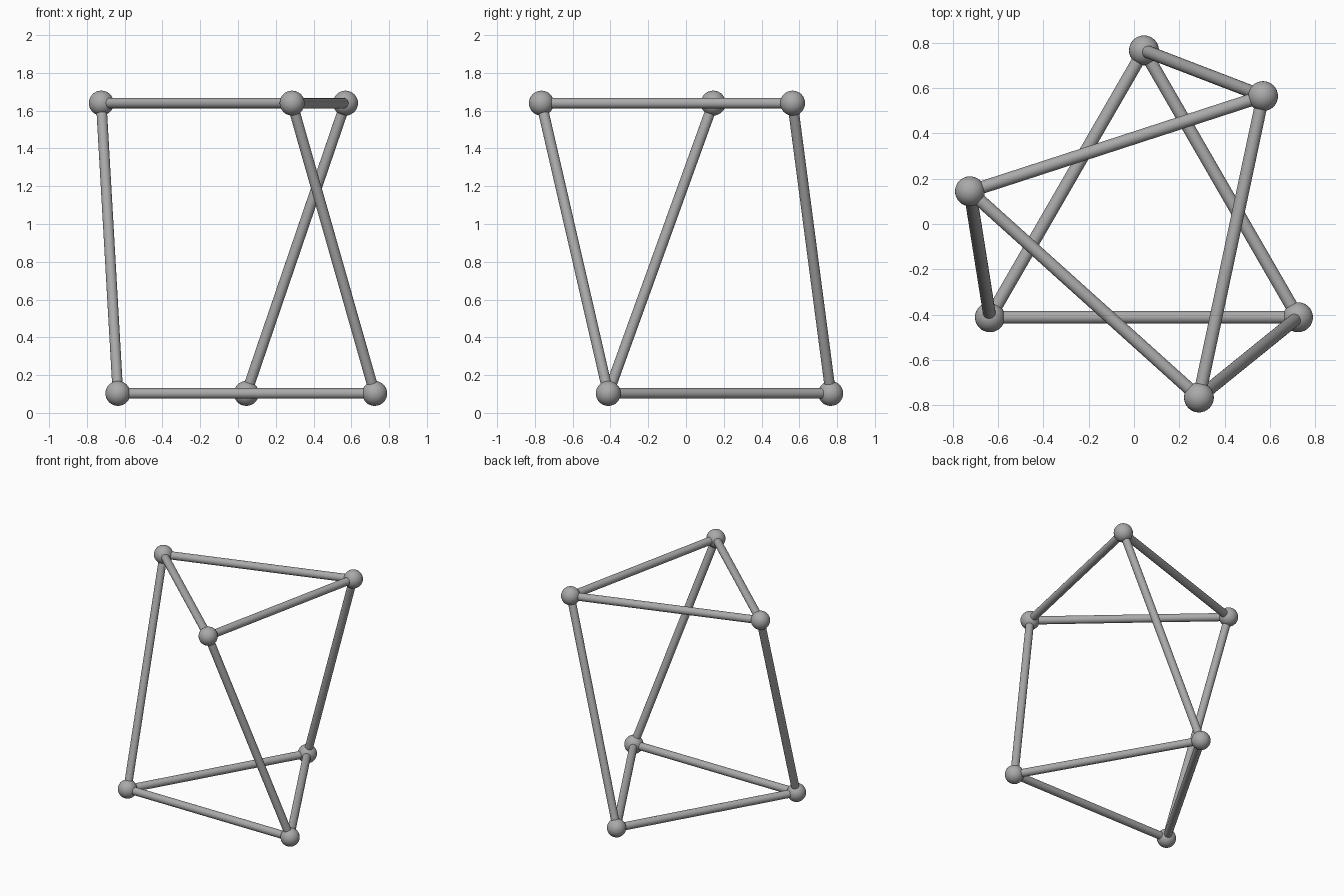
import bpy
from math import cos, sin, radians
from mathutils import Vector

cube = bpy.data.objects.get("Cube")
if cube:
    bpy.data.objects.remove(cube)

GREY = (0.40, 0.40, 0.40, 1)
grey = bpy.data.materials.new("grey metal")
grey.use_nodes = True
grey.diffuse_color = GREY
grey.node_tree.nodes["Principled BSDF"].inputs["Base Color"].default_value = GREY

CENTRE = Vector((0.044, -0.019))
RING, BALL, ROD = 0.785, 0.066, 0.028


def finish(name):
    obj = bpy.context.object
    obj.name = name
    obj.data.materials.append(grey)
    bpy.ops.object.shade_smooth_by_angle()


def triangle(start, z):
    """Corner points of an equilateral triangle, 120 degrees apart."""
    angles = [radians(start + 120 * i) for i in range(3)]
    return [Vector((CENTRE.x + RING * cos(a), CENTRE.y + RING * sin(a), z)) for a in angles]


def joint(name, p):
    bpy.ops.mesh.primitive_uv_sphere_add(segments=32, ring_count=16, radius=BALL, location=p)
    finish(name)


def rod(name, a, b):
    d = b - a
    bpy.ops.mesh.primitive_cylinder_add(
        vertices=24, radius=ROD, depth=d.length, location=(a + b) / 2,
        rotation=d.to_track_quat('Z', 'Y').to_euler())
    finish(name)


# Two triangles, the upper one twisted, joined by leaning struts
lower = triangle(90, 0.103)
upper = triangle(48, 1.64)
for i in range(3):
    j = (i + 1) % 3
    joint(f"lower_joint_{i + 1}", lower[i])
    joint(f"upper_joint_{i + 1}", upper[i])
    rod(f"lower_rod_{i + 1}", lower[i], lower[j])
    rod(f"upper_rod_{i + 1}", upper[i], upper[j])
    rod(f"leaning_strut_{i + 1}", lower[i], upper[i])
